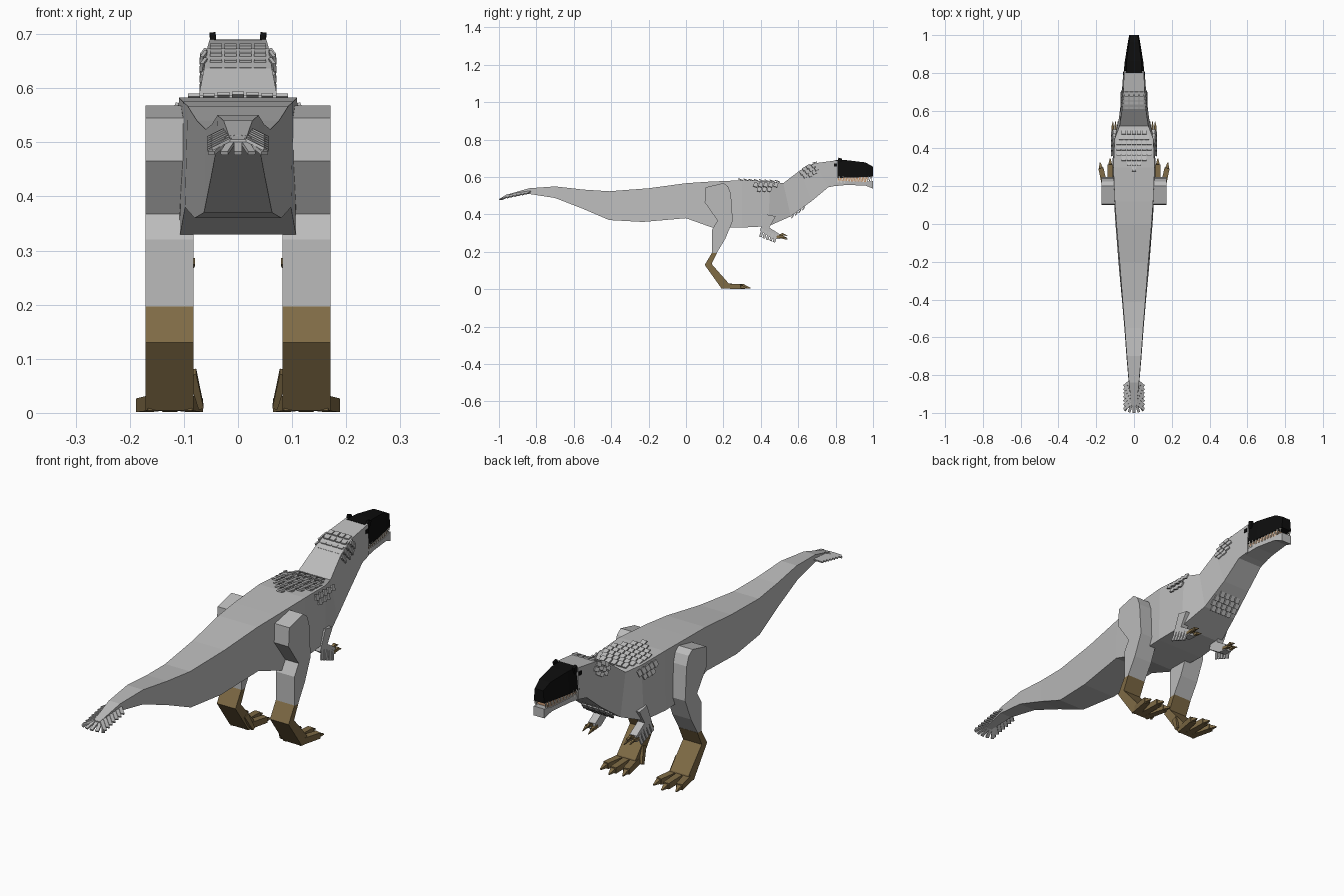
import bpy, bmesh, math
from mathutils import Vector, Matrix

cube = bpy.data.objects.get("Cube")
if cube:
    bpy.data.objects.remove(cube, do_unlink=True)


def material(name, rgb):
    mat = bpy.data.materials.new(name)
    mat.use_nodes = True
    mat.diffuse_color = (*rgb, 1)
    mat.node_tree.nodes["Principled BSDF"].inputs["Base Color"].default_value = (*rgb, 1)
    return mat


GREY = material("grey hide", (.5, .5, .5))
BROWN = material("brown scales", (.21, .145, .06))
BLACK = material("black snout", (.004, .004, .004))
GUM = material("peach gum", (.6, .33, .18))
IVORY = material("ivory teeth", (.75, .72, .65))


def finish(name, bm, mat):
    bmesh.ops.recalc_face_normals(bm, faces=bm.faces)
    mesh = bpy.data.meshes.new(name)
    bm.to_mesh(mesh)
    bm.free()
    mesh.materials.append(mat)
    obj = bpy.data.objects.new(name, mesh)
    bpy.context.collection.objects.link(obj)
    return obj


def loft(name, stations, mat, taper=1.0):
    """Four-sided tube; station = top y, top z, bottom y, bottom z, half width."""
    bm = bmesh.new()
    rings = []
    for ty, tz, by, bz, w in stations:
        pts = [(-w, by, bz), (w, by, bz), (w * taper, ty, tz), (-w * taper, ty, tz)]
        rings.append([bm.verts.new(p) for p in pts])
    for a, b in zip(rings, rings[1:]):
        for i in range(4):
            j = (i + 1) % 4
            bm.faces.new((a[i], a[j], b[j], b[i]))
    bm.faces.new(rings[0])
    bm.faces.new(rings[-1])
    return finish(name, bm, mat)


def slab(name, outline, x_in, x_out, mat):
    """Side outline (y, z) extruded across x."""
    bm = bmesh.new()
    face = bm.faces.new([bm.verts.new((x_in, y, z)) for y, z in outline])
    out = bmesh.ops.extrude_face_region(bm, geom=[face])["geom"]
    moved = [v for v in out if isinstance(v, bmesh.types.BMVert)]
    bmesh.ops.translate(bm, verts=moved, vec=(x_out - x_in, 0, 0))
    return finish(name, bm, mat)


def add_bar(bm, start, end, normal, width, thick, tip=1.0):
    """Flat bar between two points, narrowed at the tip."""
    start, end = Vector(start), Vector(end)
    y = (end - start).normalized()
    x = y.cross(Vector(normal)).normalized()
    z = x.cross(y)
    rot = Matrix((x, y, z)).transposed().to_4x4()
    size = Matrix.Diagonal((width, (end - start).length, thick, 1))
    verts = bmesh.ops.create_cube(bm, size=1)["verts"]
    for v in verts:
        if v.co.y > 0:
            v.co.x *= tip
            v.co.z *= tip
    bmesh.ops.transform(bm, verts=verts, matrix=Matrix.Translation((start + end) / 2) @ rot @ size)


def add_patch(bm, origin, across, along, normal, counts, step, width=.022):
    """Overlapping rows of feathers; counts gives the feathers in each row."""
    across, along, normal = (Vector(v).normalized() for v in (across, along, normal))
    for r, n in enumerate(counts):
        for c in range(n):
            p = Vector(origin) + along * step * r + across * (c - (n - 1) / 2) * (width + .005)
            add_bar(bm, p, p + along * step * .9 + normal * .008, normal, width, .006)


# Body, from tail tip to back of the head
loft("body", [
    (-.96, .505, -.96, .495, .015),
    (-.84, .54, -.84, .51, .028),
    (-.7, .55, -.7, .488, .04),
    (-.55, .533, -.55, .43, .051),
    (-.41, .524, -.41, .37, .063),
    (-.2, .54, -.23, .36, .08),
    (0, .567, 0, .38, .098),
    (.12, .575, .14, .33, .107),
    (.3, .583, .3, .33, .115),
    (.45, .578, .44, .337, .108),
    (.52, .567, .56, .39, .08),
    (.61, .636, .67, .47, .066),
    (.69, .674, .76, .545, .06),
    (.81, .69, .81, .555, .055)], GREY, .95)

# Head
loft("snout", [(.8, .69, .8, .595, .055), (.86, .69, .86, .597, .049),
               (.96, .678, .96, .6, .033), (1, .655, 1, .602, .025)], BLACK, .8)
loft("mouth_lining", [(.79, .6, .79, .575, .052), (.97, .602, .97, .573, .027)], GUM)
loft("lower_jaw", [(.78, .582, .78, .55, .054), (.86, .578, .86, .558, .047),
                   (.96, .574, .96, .554, .032), (1, .578, 1, .538, .025)], GREY)

teeth = bmesh.new()
crests = bmesh.new()
eyes = bmesh.new()
for side in (-1, 1):
    for i in range(11):
        t = i / 10
        x, y = side * (.051 - .026 * t), .82 + .17 * t
        add_bar(teeth, (x, y, .602), (x, y, .58), (side, 0, 0), .008, .005, .2)
        add_bar(teeth, (x, y - .008, .572), (x, y - .008, .592), (side, 0, 0), .008, .005, .2)
    add_bar(crests, (side * .044, .815, .67), (side * .047, .825, .7), (side, 0, 0), .02, .011)
    add_bar(eyes, (side * .053, .79, .664), (side * .053, .806, .664), (side, 0, 0), .016, .008)
finish("teeth", teeth, IVORY)
finish("brow_crests", crests, BLACK)
finish("eyes", eyes, BLACK)

# Limbs on both sides
THIGH = [(.105, .545), (.2, .568), (.225, .55), (.24, .51), (.25, .365), (.22, .335), (.17, .365), (.1, .465)]
SHIN = [(.17, .37), (.25, .365), (.21, .27), (.165, .195), (.14, .195), (.14, .32)]
ANKLE = [(.14, .197), (.167, .197), (.137, .135), (.225, .035), (.235, .004), (.19, .004), (.1, .13)]
ARM = [(.43, .4), (.48, .39), (.445, .33), (.5, .295), (.5, .268), (.46, .272), (.395, .315)]
for side, tag in ((1, "left"), (-1, "right")):
    slab("thigh_" + tag, THIGH, side * .085, side * .171, GREY)
    slab("shin_" + tag, SHIN, side * .082, side * .171, GREY)
    slab("ankle_" + tag, ANKLE, side * .082, side * .171, BROWN)
    slab("arm_" + tag, ARM, side * .082, side * .115, GREY)

    toes = bmesh.new()
    for x0, x1, y1 in ((.1, .078, .295), (.126, .126, .315), (.152, .175, .295)):
        knuckle = (side * x1, y1, .014)
        add_bar(toes, (side * x0, .19, .018), knuckle, (0, 0, 1), .03, .028, .9)
        add_bar(toes, knuckle, (side * (x1 * 1.1 - .0126), y1 + .03, .006), (0, 0, 1), .02, .018, .25)
    add_bar(toes, (side * .085, .17, .075), (side * .068, .2, .01), (side, 0, 0), .025, .016, .6)
    finish("toes_" + tag, toes, BROWN)

    fingers = bmesh.new()
    for x, z in ((.085, .268), (.098, .288), (.112, .275)):
        add_bar(fingers, (side * x, .485, .28), (side * x, .52, z + .008), (0, 0, 1), .012, .012)
        add_bar(fingers, (side * x, .515, z + .008), (side * x, .543, z - .003), (0, 0, 1), .011, .011, .2)
    finish("fingers_" + tag, fingers, BROWN)

    plume = bmesh.new()
    for i in range(5):
        y, z = .41 + .018 * i, .31 - .007 * i
        add_bar(plume, (side * .113, y, z + .01), (side * .12, y - .012, z - .03), (side, 0, 0), .014, .006)
    finish("arm_feathers_" + tag, plume, GREY)

# Back feathers, over the shoulders and down the upper flanks
back = bmesh.new()
add_patch(back, (0, .5, .574), (1, 0, 0), (0, -1, .04), (0, 0, 1), (5, 6, 7, 7, 7, 5, 3, 1), .028)
for side in (-1, 1):
    add_patch(back, (side * .112, .43, .57), (0, 1, 0), (0, -.3, -1), (side, 0, 0), (5, 3), .026)
finish("back_feathers", back, GREY)

# Neck and throat feathers
neck = bmesh.new()
add_patch(neck, (0, .7, .68), (1, 0, 0), (0, -.08, -.05), (0, -.5, .8), (4, 4, 4, 4), .025)
for side in (-1, 1):
    add_patch(neck, (side * .06, .7, .658), (0, .6, -.6), (0, -.8, -.5), (side, 0, .1), (2, 3, 3, 2), .024, .018)
finish("neck_feathers", neck, GREY)
throat = bmesh.new()
add_patch(throat, (0, .635, .442), (1, 0, 0), (0, -.8, -.58), (0, .58, -.8), (4, 5, 5, 4), .024)
finish("throat_feathers", throat, GREY)

# Tail fan
fan = bmesh.new()
for side in (-1, 1):
    for i in range(7):
        y, z = -.83 - .02 * i, .528 - .004 * i
        add_bar(fan, (side * .016, y, z), (side * .052, y - .03, z - .018), (side * .4, 0, 1), .016, .006)
for i in range(-2, 3):
    a = i * .28
    start = Vector((i * .006, -.93, .51))
    add_bar(fan, start, start + Vector((math.sin(a) * .07, -math.cos(a) * .068, -.03)), (0, 0, 1), .014, .007)
finish("tail_feathers", fan, GREY)
